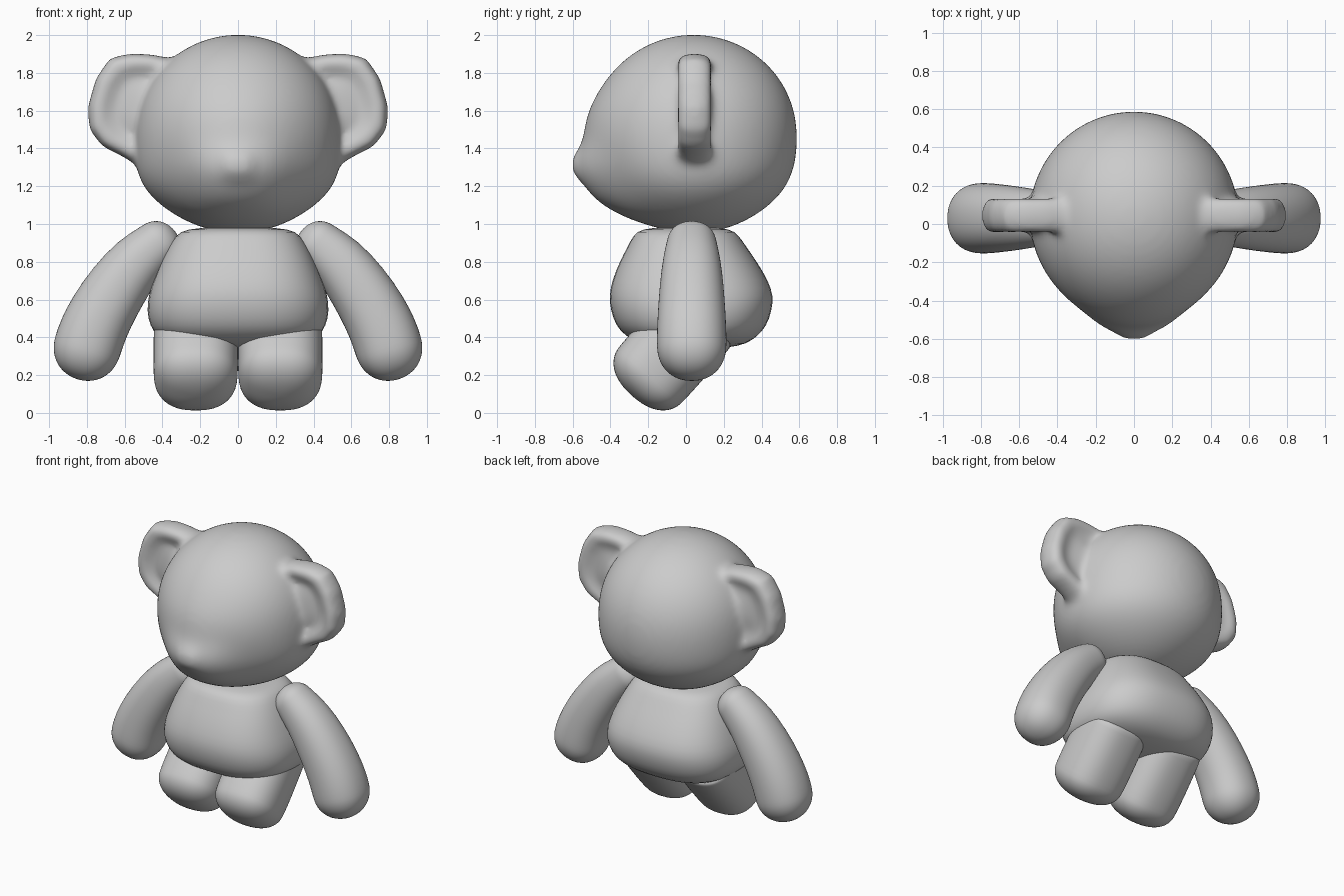
import bpy, bmesh, math
from mathutils import Vector

cube = bpy.data.objects.get("Cube")
if cube:
    bpy.data.objects.remove(cube)

grey = bpy.data.materials.new("plain_grey")
grey.use_nodes = True
colour = (0.6, 0.6, 0.6, 1)
grey.diffuse_color = colour
grey.node_tree.nodes["Principled BSDF"].inputs["Base Color"].default_value = colour


def finish(bm, name):
    bmesh.ops.recalc_face_normals(bm, faces=bm.faces)
    mesh = bpy.data.meshes.new(name)
    bm.to_mesh(mesh)
    bm.free()
    mesh.materials.append(grey)
    obj = bpy.data.objects.new(name, mesh)
    bpy.context.collection.objects.link(obj)
    for p in mesh.polygons:
        p.use_smooth = True
    return obj


def oval(centre, u, v, power=2.0, n=32):
    """Closed superellipse loop around a centre with half axes u and v."""
    loop = []
    for i in range(n):
        a = math.tau * i / n
        c, s = math.cos(a), math.sin(a)
        loop.append(centre + u * math.copysign(abs(c) ** (2 / power), c)
                    + v * math.copysign(abs(s) ** (2 / power), s))
    return loop


def loft(bm, loops):
    rows = [[bm.verts.new(p) for p in loop] for loop in loops]
    n = len(rows[0])
    for a, b in zip(rows, rows[1:]):
        for i in range(n):
            bm.faces.new((a[i], a[(i + 1) % n], b[(i + 1) % n], b[i]))
    bm.faces.new(rows[0])
    bm.faces.new(rows[-1])


def limb(name, path, side_axis, caps, power):
    """Tube through (centre, in-plane radius, side radius) with domed ends."""
    pts = [Vector(p[0]) for p in path]
    loops = []
    last = len(path) - 1
    for i, (_, r, w) in enumerate(path):
        t = (pts[min(i + 1, last)] - pts[max(i - 1, 0)]).normalized()
        u = t.cross(side_axis).normalized()
        angles = [0]
        if i == 0:
            angles = [-k * math.pi / 14 for k in (6.8, 6, 5, 4, 3, 2, 1, 0)]
        elif i == last:
            angles = [k * math.pi / 14 for k in (0, 1, 2, 3, 4, 5, 6, 6.8)]
        for a in angles:
            depth = caps[0] if a < 0 else caps[1]
            k = math.cos(a) ** (2 / power)
            loops.append(oval(pts[i] + t * depth * math.sin(a),
                              u * r * k, side_axis * w * k, power))
    bm = bmesh.new()
    loft(bm, loops)
    obj = finish(bm, name)
    obj.modifiers.new("round", "SUBSURF").levels = 1


X, Y = Vector((1, 0, 0)), Vector((0, 1, 0))

# Head with full cheeks, a blunt snout and a nose
bm = bmesh.new()
bmesh.ops.create_uvsphere(bm, u_segments=64, v_segments=40, radius=1)


def bump(x, z, z0, sx, sz, power):
    return math.exp(-abs(x / sx) ** power - abs((z - z0) / sz) ** power)


for v in bm.verts:
    x, y, z = v.co.x * 0.54, 0.04 + v.co.y * 0.545, 1.477 + v.co.z * 0.525
    cheek = bump(0, z, 1.16, 1, 0.2, 2)
    if v.co.y < 0:
        front = min(1, -v.co.y * 2)
        y -= front * (0.11 * bump(x, z, 1.2, 0.26, 0.2, 3)
                      + 0.025 * bump(x, z, 1.31, 0.08, 0.08, 4)
                      + 0.03 * bump(x, z, 1.5, 0.35, 0.2, 2))
    else:
        y *= 1 + 0.05 * cheek
    v.co = (x * (1 + 0.09 * cheek), y, z)

# Ears, thick at the rim, gently dished, flaring into the head
outline = [(0.36, 1.88), (0.46, 1.9), (0.57, 1.905), (0.68, 1.88), (0.755, 1.77),
           (0.797, 1.62), (0.79, 1.5), (0.72, 1.41), (0.62, 1.36), (0.52, 1.3), (0.4, 1.3)]
section = [(0.1, -0.04), (0.35, -0.03), (0.55, -0.015), (0.68, -0.025), (0.8, -0.05),
           (0.91, -0.04), (0.98, -0.005), (1, 0.045), (0.98, 0.095), (0.91, 0.13),
           (0.8, 0.14), (0.68, 0.12), (0.55, 0.11), (0.35, 0.125), (0.1, 0.14)]
for side in (-1, 1):
    loft(bm, [[Vector((side * (0.46 + (x - 0.46) * s), y, 1.61 + (z - 1.61) * s))
               for x, z in outline] for s, y in section])
head = finish(bm, "head_with_ears")
fuse = head.modifiers.new("fuse", "REMESH")
fuse.mode = "VOXEL"
fuse.voxel_size = 0.018
fuse.use_smooth_shade = True
soften = head.modifiers.new("soften", "SMOOTH")
soften.factor = 0.5
soften.iterations = 18

# Body: boxy pear, (height, half width, centre y, half depth)
rings = [(0.34, 0.05, 0.05, 0.05), (0.345, 0.2, 0.05, 0.18), (0.365, 0.34, 0.04, 0.28),
         (0.405, 0.43, 0.03, 0.35), (0.46, 0.468, 0.028, 0.4), (0.54, 0.485, 0.028, 0.428),
         (0.62, 0.476, 0.028, 0.437), (0.7, 0.45, 0.022, 0.415), (0.8, 0.41, 0.012, 0.365),
         (0.88, 0.37, 0.005, 0.315), (0.94, 0.33, 0, 0.28), (0.975, 0.28, 0, 0.24),
         (0.985, 0.1, 0, 0.1)]
bm = bmesh.new()
loft(bm, [oval(Vector((0, y, z)), X * w, Y * d, 2.6) for z, w, y, d in rings])
finish(bm, "body").modifiers.new("round", "SUBSURF").levels = 1

# Arms and legs
for side, label in ((1, "left"), (-1, "right")):
    arm = [(0.43, 0.89, 0.128), (0.53, 0.81, 0.148), (0.635, 0.675, 0.165),
           (0.725, 0.53, 0.175), (0.775, 0.42, 0.18), (0.797, 0.35, 0.18)]
    limb(label + "_arm", [((side * x, 0.03, z), r, r + 0.005) for x, z, r in arm],
         Y, (0.12, 0.18), 2.2)
    leg = [(0.07, 0.49, 0.22), (-0.02, 0.39, 0.224), (-0.11, 0.289, 0.226), (-0.187, 0.203, 0.224)]
    limb(label + "_leg", [((side * 0.224, y, z), r, r) for y, z, r in leg],
         X, (0.05, 0.15), 2.45)
